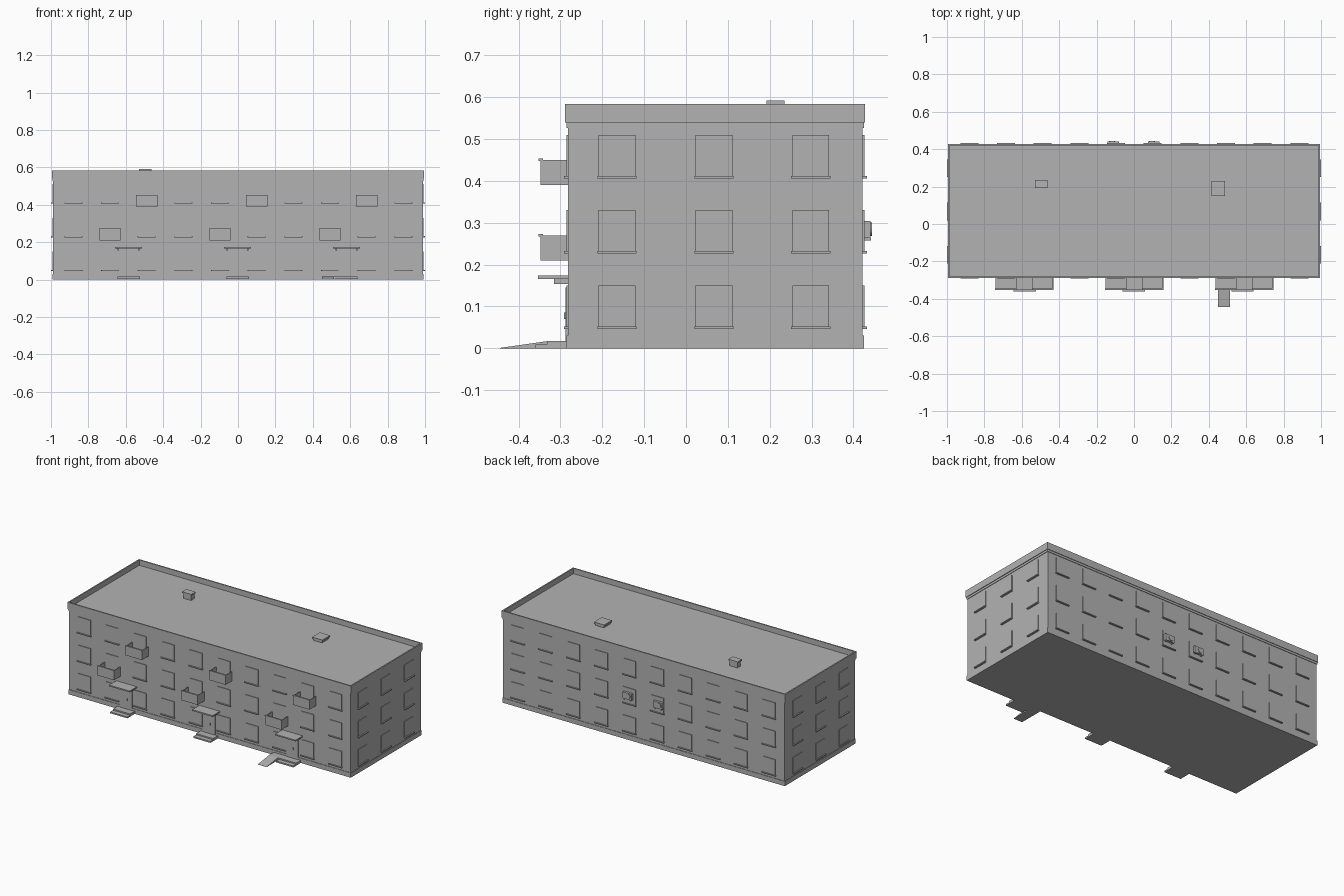
import bpy, bmesh
from mathutils import Matrix, Vector

if "Cube" in bpy.data.objects:
    bpy.data.objects.remove(bpy.data.objects["Cube"])

grey = bpy.data.materials.new("plain grey")
grey.use_nodes = True
grey.diffuse_color = (0.45, 0.45, 0.45, 1)
grey.node_tree.nodes["Principled BSDF"].inputs["Base Color"].default_value = grey.diffuse_color

HX, FRONT, BACK = 0.988, -0.282, 0.422
COLS = [-0.88 + i * 0.196 for i in range(10)]
FLOORS = [0.05, 0.23, 0.41]
SIDE_COLS = [-0.165, 0.067, 0.298]
DOORS = [-0.585, -0.002, 0.58]


def box(bm, x0, x1, y0, y1, z0, z1):
    lo, hi = Vector((x0, y0, z0)), Vector((x1, y1, z1))
    m = Matrix.Translation((lo + hi) / 2) @ Matrix.Diagonal((*(hi - lo), 1))
    return bmesh.ops.create_cube(bm, size=1, matrix=m)["verts"]


def tray(bm, x0, x1, y0, y1, z0, z1, wall, depth):
    """Box with its top hollowed out."""
    verts = box(bm, x0, x1, y0, y1, z0, z1)
    top = max({f for v in verts for f in v.link_faces},
              key=lambda f: f.calc_center_median().z)
    bmesh.ops.inset_region(bm, faces=[top], thickness=wall)
    down = bmesh.ops.extrude_face_region(bm, geom=[top])
    bmesh.ops.delete(bm, geom=[top], context='FACES_ONLY')
    moved = [v for v in down["geom"] if isinstance(v, bmesh.types.BMVert)]
    bmesh.ops.translate(bm, verts=moved, vec=(0, 0, -depth))


def finish(name, bm):
    bmesh.ops.recalc_face_normals(bm, faces=bm.faces)
    mesh = bpy.data.meshes.new(name)
    bm.to_mesh(mesh)
    bm.free()
    mesh.materials.append(grey)
    ob = bpy.data.objects.new(name, mesh)
    bpy.context.collection.objects.link(ob)


def around(bm, out, z0, z1):
    box(bm, -HX - out, HX + out, FRONT - out, BACK + out, z0, z1)


# Main block, plinth and cornice
bm = bmesh.new()
around(bm, 0, 0, 0.545)
finish("main_walls", bm)
bm = bmesh.new()
around(bm, 0.003, 0, 0.03)
finish("plinth", bm)
bm = bmesh.new()
around(bm, 0.003, 0.527, 0.54)
finish("cornice", bm)

# Roof with raised parapet
bm = bmesh.new()
tray(bm, -HX - 0.007, HX + 0.007, FRONT - 0.007, BACK + 0.006, 0.54, 0.584, 0.012, 0.034)
finish("roof_parapet", bm)

# Windows and sills
panes, sills = bmesh.new(), bmesh.new()


def window_y(x, z, wall, d, sill=True):
    ys = sorted((wall - d * 0.01, wall + d * 0.004))
    box(panes, x - 0.044, x + 0.044, *ys, z, z + 0.1)
    if sill:
        ys = sorted((wall - d * 0.01, wall + d * 0.010))
        box(sills, x - 0.048, x + 0.048, *ys, z - 0.004, z + 0.002)


balcony_cells = {(c, 1) for c in (1, 4, 7)} | {(c, 2) for c in (2, 5, 8)}
for c, x in enumerate(COLS):
    for f, z in enumerate(FLOORS):
        window_y(x, z, FRONT, -1, (c, f) not in balcony_cells)
        window_y(x, z, BACK, 1)
for s in (-1, 1):
    for y in SIDE_COLS:
        for z in FLOORS:
            xs = sorted((s * (HX - 0.01), s * (HX + 0.004)))
            box(panes, *xs, y - 0.044, y + 0.044, z, z + 0.1)
            xs = sorted((s * (HX - 0.01), s))
            box(sills, *xs, y - 0.047, y + 0.047, z - 0.004, z + 0.002)
finish("window_panes", panes)
finish("window_sills", sills)

# Balconies with a top rail
bm = bmesh.new()
for c, f in sorted(balcony_cells):
    x, z = COLS[c], FLOORS[f] - 0.02
    tray(bm, x - 0.057, x + 0.057, -0.348, FRONT + 0.006, z, z + 0.06, 0.005, 0.052)
    box(bm, x - 0.058, x + 0.058, -0.352, -0.342, z + 0.057, z + 0.063)
finish("balconies", bm)

# Entrances: door, canopy, brackets and steps
doors, canopies, steps = bmesh.new(), bmesh.new(), bmesh.new()
for x in DOORS:
    box(doors, x - 0.042, x + 0.042, FRONT - 0.006, FRONT + 0.01, 0.015, 0.145)
    box(doors, x + 0.006, x + 0.01, FRONT - 0.010, FRONT, 0.07, 0.085)
    box(canopies, x - 0.072, x + 0.072, -0.354, FRONT + 0.01, 0.166, 0.174)
    for s in (-1, 1):
        b = x + s * 0.055
        box(canopies, b - 0.004, b + 0.004, -0.316, FRONT + 0.01, 0.154, 0.167)
    box(steps, x - 0.06, x + 0.06, -0.332, FRONT + 0.01, 0, 0.017)
    box(steps, x - 0.06, x + 0.06, -0.36, -0.33, 0, 0.009)
finish("doors", doors)
finish("canopies", canopies)
finish("entrance_steps", steps)

# Access ramp beside one entrance
bm = bmesh.new()
box(bm, 0.45, 0.525, -0.332, FRONT + 0.01, 0, 0.017)
for v in box(bm, 0.45, 0.512, -0.444, -0.332, 0, 0.017):
    if v.co.y < -0.4 and v.co.z > 0.01:
        v.co.z = 0.001
finish("access_ramp", bm)

# Roof vents: a capped chimney and a flat hatch
bm = bmesh.new()
box(bm, -0.522, -0.468, 0.197, 0.230, 0.548, 0.584)
box(bm, -0.528, -0.462, 0.192, 0.235, 0.584, 0.592)
finish("chimney", bm)
bm = bmesh.new()
box(bm, 0.420, 0.480, 0.157, 0.223, 0.548, 0.562)
box(bm, 0.414, 0.486, 0.151, 0.229, 0.562, 0.572)
finish("roof_hatch", bm)

# Air conditioners on the back wall
bm = bmesh.new()
for x in (-0.11, 0.105):
    box(bm, x - 0.031, x + 0.031, BACK + 0.003, 0.441, 0.263, 0.304)
    m = Matrix.Translation((x - 0.008, 0.441, 0.284)) @ Matrix.Rotation(1.5708, 4, 'X')
    bmesh.ops.create_cone(bm, cap_ends=True, segments=16, radius1=0.016,
                          radius2=0.016, depth=0.007, matrix=m)
    for s in (-1, 1):
        b = x + s * 0.022
        box(bm, b - 0.003, b + 0.003, BACK, 0.442, 0.258, 0.263)
finish("air_conditioners", bm)
